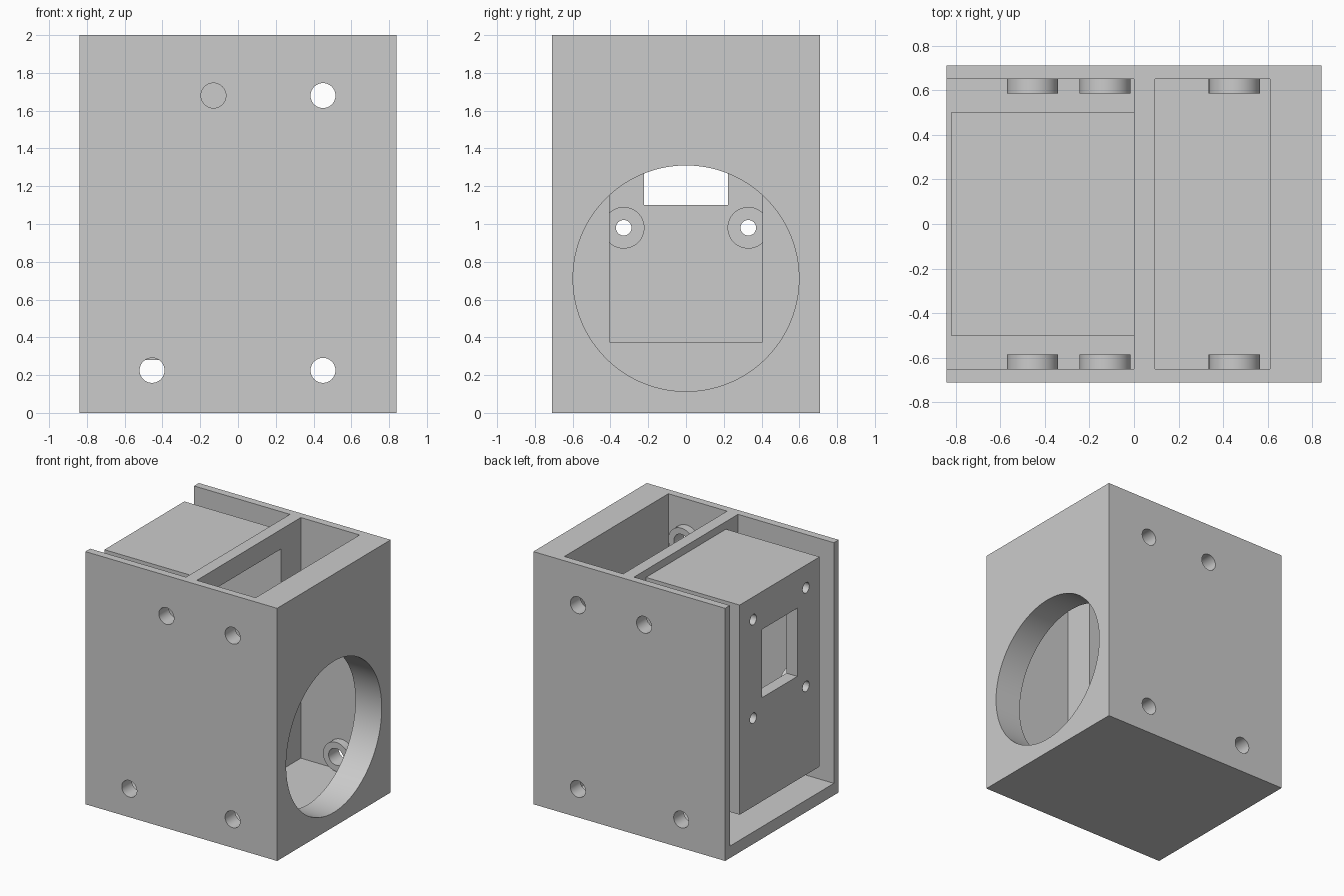
import bpy
from math import pi

cube = bpy.data.objects.get("Cube")
if cube:
    bpy.data.objects.remove(cube, do_unlink=True)

grey = bpy.data.materials.new("light_grey")
grey.use_nodes = True
COLOUR = (0.6, 0.6, 0.6, 1)
grey.diffuse_color = COLOUR
grey.node_tree.nodes["Principled BSDF"].inputs["Base Color"].default_value = COLOUR


def box(name, x, y, z):
    """Box from (low, high) ranges on each axis."""
    bpy.ops.mesh.primitive_cube_add(size=1)
    ob = bpy.context.object
    ob.name = name
    ob.location = [(r[0] + r[1]) / 2 for r in (x, y, z)]
    ob.scale = [r[1] - r[0] for r in (x, y, z)]
    bpy.ops.object.transform_apply()
    ob.data.materials.append(grey)
    return ob


def rod(name, radius, length, centre, axis, sides=64):
    """Cylinder lying along the x or y axis."""
    turn = (0, pi / 2, 0) if axis == "x" else (pi / 2, 0, 0)
    bpy.ops.mesh.primitive_cylinder_add(vertices=sides, radius=radius, depth=length,
                                        location=centre, rotation=turn)
    ob = bpy.context.object
    ob.name = name
    bpy.ops.object.transform_apply()
    ob.data.materials.append(grey)
    return ob


def combine(target, tool, operation="DIFFERENCE"):
    """Apply a boolean and discard the tool."""
    tool.hide_render = True
    mod = target.modifiers.new("combine", "BOOLEAN")
    mod.operation = operation
    mod.solver = "EXACT"
    mod.object = tool
    bpy.context.view_layer.objects.active = target
    bpy.ops.object.modifier_apply(modifier=mod.name)
    bpy.data.objects.remove(tool, do_unlink=True)


FLOOR = 0.095
INNER = (-0.65, 0.65)
BORE = (-0.405, 0.405)
BORE_Z = (0.375, 1.845)

# Housing with an open side bay and an open-topped pocket
housing = box("housing", (-0.84, 0.84), (-0.71, 0.71), (0, 2))
combine(housing, box("bay_cut", (-1, 0), INNER, (FLOOR, 2.2)))
combine(housing, box("pocket_cut", (0.095, 0.61), INNER, (FLOOR, 2.2)))
# Passage through the divider and the large round port
combine(housing, box("passage_cut", (-0.1, 0.2), BORE, BORE_Z))
combine(housing, rod("port_cut", 0.598, 0.5, (0.75, 0, 0.712), "x", 128))

# Screw bosses on both side walls
for side in (-1, 1):
    for x, z in ((-0.455, 0.225), (0.45, 0.225), (-0.13, 1.68), (0.45, 1.68)):
        combine(housing, rod("boss", 0.115, 0.095, (x, side * 0.6325, z), "y"), "UNION")
        combine(housing, rod("screw_cut", 0.066, 0.24, (x, side * 0.68, z), "y"))

# Hollow inner box, open toward the divider
inner_box = box("inner_box", (-0.82, 0), (-0.5, 0.5), (0.28, 1.94))
combine(inner_box, box("hollow_cut", (-0.725, 0.1), BORE, BORE_Z))

# Bosses and screw holes around the window in its end plate
for y in (-0.33, 0.33):
    for z in (0.98, 1.76):
        combine(inner_box, rod("boss", 0.11, 0.12, (-0.72, y, z), "x"), "UNION")
        combine(inner_box, rod("screw_cut", 0.041, 0.4, (-0.76, y, z), "x"))
combine(inner_box, box("window_cut", (-1, -0.6), (-0.222, 0.222), (1.1, 1.64)))

# Smooth the round surfaces, keep the edges sharp
for ob in (housing, inner_box):
    bpy.ops.object.select_all(action="DESELECT")
    ob.select_set(True)
    bpy.context.view_layer.objects.active = ob
    bpy.ops.object.shade_smooth_by_angle(angle=pi / 6)
